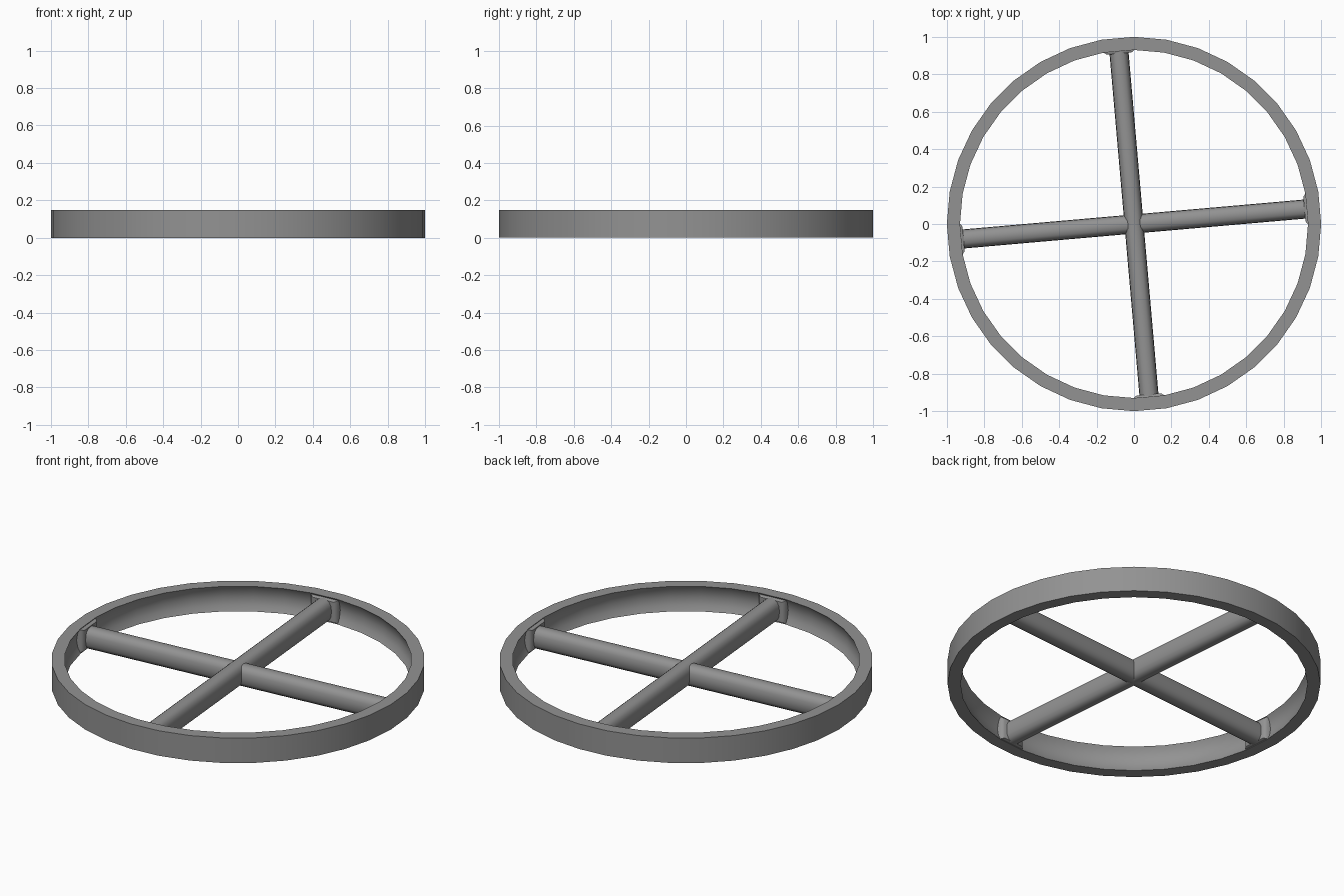
import bpy, bmesh, math
from math import sin, cos, radians, copysign

if "Cube" in bpy.data.objects:
    bpy.data.objects.remove(bpy.data.objects["Cube"])

SIDES = 36
HEIGHT = 0.148

grey = bpy.data.materials.new("dark_grey")
grey.diffuse_color = (0.29, 0.29, 0.29, 1)
grey.use_nodes = True
grey.node_tree.nodes["Principled BSDF"].inputs["Base Color"].default_value = grey.diffuse_color


def skin(name, rings, closed):
    """Join matching vertex rings with quads; close the loop or cap the ends."""
    bm = bmesh.new()
    loops = [[bm.verts.new(p) for p in r] for r in rings]
    n = len(loops[0])
    for i in range(len(loops) if closed else len(loops) - 1):
        a, b = loops[i], loops[(i + 1) % len(loops)]
        for j in range(n):
            k = (j + 1) % n
            bm.faces.new((a[j], a[k], b[k], b[j]))
    if not closed:
        bm.faces.new(loops[0])
        bm.faces.new(loops[-1])
    bmesh.ops.recalc_face_normals(bm, faces=bm.faces)
    mesh = bpy.data.meshes.new(name)
    bm.to_mesh(mesh)
    bm.free()
    mesh.materials.append(grey)
    ob = bpy.data.objects.new(name, mesh)
    bpy.context.collection.objects.link(ob)
    bpy.ops.object.select_all(action='DESELECT')
    ob.select_set(True)
    bpy.context.view_layer.objects.active = ob
    bpy.ops.object.shade_smooth_by_angle(angle=radians(50))
    return ob


def soft(v):
    """Push a sine or cosine outwards for a slightly squared oval."""
    return copysign(abs(v) ** 0.8, v)


# Rim: flat outside, shallow groove around the inside
profile = [(1, 0), (1, HEIGHT), (0.93, HEIGHT), (0.947, 0.12),
           (0.955, 0.074), (0.947, 0.03), (0.93, 0)]
rings = []
for i in range(SIDES):
    a = 2 * math.pi * i / SIDES
    rings.append([(r * cos(a), r * sin(a), z) for r, z in profile])
skin("rim", rings, True)

# Spokes: tall oval bars centred on rim facets; the second rides slightly higher
for number, (angle, mid, half) in enumerate(((5, 0.067, 0.062), (95, 0.072, 0.067)), 1):
    c, s = cos(radians(angle)), sin(radians(angle))
    rings = []
    for d in (-0.955, 0.955):
        ring = []
        for k in range(16):
            t = 2 * math.pi * k / 16
            w, h = 0.051 * soft(cos(t)), half * soft(sin(t))
            ring.append((d * c - w * s, d * s + w * c, mid + h))
        rings.append(ring)
    skin(f"spoke_bar_{number}", rings, False)

# Spoke pads: small tapered blocks filling the groove at each spoke end
for number, angle in enumerate((5, 95, 185, 275), 1):
    c, s = cos(radians(angle)), sin(radians(angle))
    rings = []
    for d, w, low, high in ((0.955, 0.085, 0.01, 0.138), (0.926, 0.082, 0.005, 0.14),
                            (0.914, 0.066, 0.012, 0.132)):
        rings.append([(d * c - t * s, d * s + t * c, z)
                      for t, z in ((-w, low), (w, low), (w, high), (-w, high))])
    skin(f"spoke_pad_{number}", rings, False)
